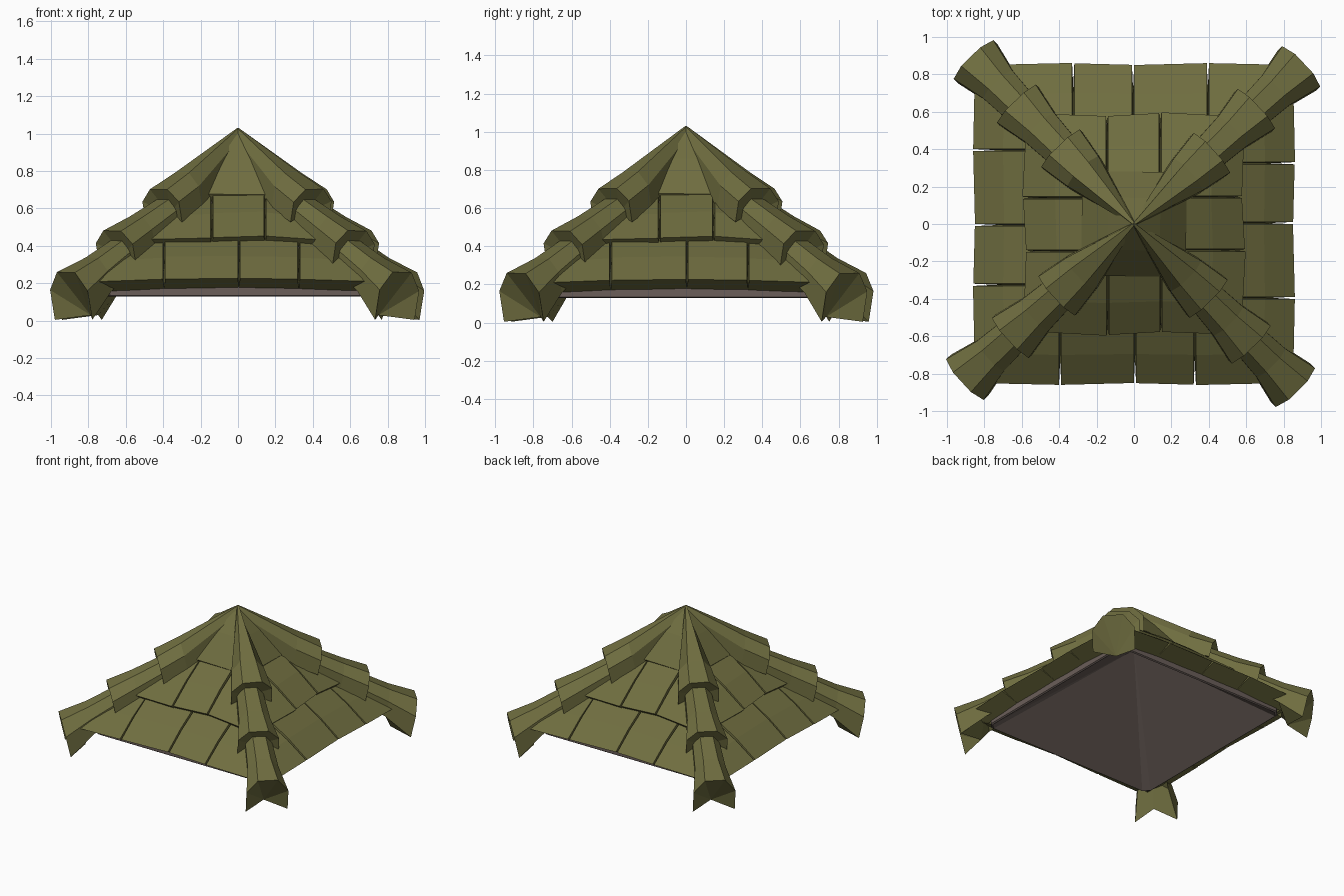
import bpy, bmesh, math, random
from mathutils import Matrix, Vector

if "Cube" in bpy.data.objects:
    bpy.data.objects.remove(bpy.data.objects["Cube"])


def material(name, rgb):
    m = bpy.data.materials.new(name)
    m.diffuse_color = (*rgb, 1)
    m.use_nodes = True
    m.node_tree.nodes["Principled BSDF"].inputs["Base Color"].default_value = m.diffuse_color
    return m


OLIVE = material("olive tile", (0.160, 0.155, 0.051))
BROWN = material("brown timber", (0.145, 0.113, 0.100))


def finish(bm, name, mat):
    bmesh.ops.recalc_face_normals(bm, faces=bm.faces[:])
    mesh = bpy.data.meshes.new(name)
    bm.to_mesh(mesh)
    bm.free()
    mesh.materials.append(mat)
    obj = bpy.data.objects.new(name, mesh)
    bpy.context.collection.objects.link(obj)
    return obj


def loft(bm, rings, fan=False):
    """Join closed rings into a capped solid; fan caps the first ring from its last point."""
    rows = [[bm.verts.new(p) for p in ring] for ring in rings]
    n = len(rows[0])
    for a, b in zip(rows, rows[1:]):
        for i in range(n):
            j = (i + 1) % n
            bm.faces.new((a[i], a[j], b[j], b[i]))
    first = rows[0]
    if fan:
        for i in range(n - 2):
            bm.faces.new((first[-1], first[i], first[i + 1]))
    else:
        bm.faces.new(first)
    bm.faces.new(rows[-1])


# Timber underside: hollow four-sided shell with chamfered corners
def square(s, z, c=0.04):
    k = s - min(c, s * 0.3)
    return [(s, -k, z), (s, k, z), (k, s, z), (-k, s, z),
            (-s, k, z), (-s, -k, z), (-k, -s, z), (k, -s, z)]


bm = bmesh.new()
loft(bm, [square(0.004, 0.69), square(0.715, 0.128), square(0.725, 0.135),
          square(0.725, 0.20), square(0.01, 0.80)])
finish(bm, "roof_underside", BROWN)

# Tile courses: outer distance, z, inner distance, z, splits, undercut (inward, down)
COURSES = [
    (0.855, 0.224, 0.54, 0.430, [-0.395, 0.005, 0.325], (0.13, 0.050)),
    (0.585, 0.448, 0.25, 0.680, [-0.14, 0.145], (0.05, 0.045)),
    (0.280, 0.695, 0.0, 1.02, [], (0.03, 0.04)),
]
GAP, THICK = 0.006, 0.05
# Per-tile tilt (lower left against lower right corner) and lift
TILTS = [[0.005, -0.005, 0.004, -0.006], [0.012, -0.008, 0.008], [0.004]]
LIFTS = [[0.0, 0.010, 0.006, 0.0], [0.0, 0.006, -0.004], [0.0]]


def course_tiles(bm, d0, z0, d1, z1, splits, undercut, tilts, lifts):
    n = len(splits)
    for i in range(n + 1):
        first, last = i == 0, i == n
        tilt, lift = tilts[i], lifts[i]

        def edge(t, gap):
            # One row across the tile at slope fraction t, mitred at the hips
            d, z = d0 + (d1 - d0) * t, z0 + (z1 - z0) * t
            left = -d if first else splits[i - 1] + gap
            right = d if last else splits[i] - gap
            sag = 0.022 if d0 > 0.3 else 0.02 * (1 - t)
            z += 0.012 * math.sin(math.pi * t) + lift * t
            return [(left, -d + tilt * (1 - t), z + tilt * 0.5 - sag * first),
                    (right, -d - tilt * (1 - t), z - tilt * 0.5 - sag * last)]

        rings = []
        for t in (0, 0.5, 1):
            ring = edge(t, GAP)
            inward, down = undercut if t == 0 else (0.0, THICK)
            for p in reversed(edge(t, 0.0)):          # underside closes the joints
                x = p[0]
                if abs(x) > d0 * 0.9 and t == 0:      # keep the mitre at the hip
                    x -= math.copysign(inward, x)
                ring.append((x, p[1] + inward, p[2] - down))
            rings.append(ring)
        loft(bm, rings)


for c, course in enumerate(COURSES):
    for side in range(4):
        bm = bmesh.new()
        course_tiles(bm, *course, TILTS[c], LIFTS[c])
        bmesh.ops.transform(bm, verts=bm.verts[:],
                            matrix=Matrix.Rotation(side * math.pi / 2, 4, 'Z'))
        finish(bm, f"tile_course_{c + 1}_side_{side + 1}", OLIVE)

# Hip ridges: flared arch caps, three overlapping on each corner
ARCH = [(-1, -1), (-1, -0.38), (-0.48, 0), (0.48, 0), (1, -0.38), (1, -1), (0, -0.55)]
# Sections per cap: (radius, top height, half width, depth)
CAPS = [
    [(1.25, 0.258, 0.148, 0.254), (1.06, 0.336, 0.108, 0.18), (0.82, 0.46, 0.09, 0.15)],
    [(0.915, 0.480, 0.145, 0.18), (0.74, 0.555, 0.110, 0.17), (0.50, 0.67, 0.09, 0.15)],
    [(0.58, 0.702, 0.143, 0.175), (0.41, 0.790, 0.115, 0.19), (0.0, 1.03, 0.012, 0.15)],
]
# Slightly uneven headings, one per corner
HEADINGS = {"back_right": 43.3, "back_left": 134.3, "front_left": 222.6, "front_right": 314.6}

for corner, angle in HEADINGS.items():
    for k, cap in enumerate(CAPS):
        random.seed(k * 7 + int(angle))
        yaw = math.radians(angle + random.uniform(-1, 1) * (k > 0))
        out = Vector((math.cos(yaw), math.sin(yaw), 0))
        across = Vector((-out.y, out.x, 0))
        roll = random.uniform(-0.03, 0.03)
        rings = []
        for s, (r, z, w, depth) in enumerate(cap):
            ring = []
            for u, h in ARCH:
                lean = 0.22 * h * depth if r else 0
                height = z + h * depth + (roll * u * w if h > -0.9 else 0)
                if r == 0 and u == 0:
                    height = z - depth
                if u == 0 and s == 0:
                    # the open end is cut back into a notch at its foot
                    lean = (-0.18, -0.08, -0.08)[k]
                    height = z - depth * (0.90, 0.75, 0.75)[k]
                ring.append(out * (r + lean) + across * (u * w) + Vector((0, 0, height)))
            rings.append(ring)
        bm = bmesh.new()
        loft(bm, rings, fan=True)
        finish(bm, f"ridge_cap_{corner}_{k + 1}", OLIVE)
